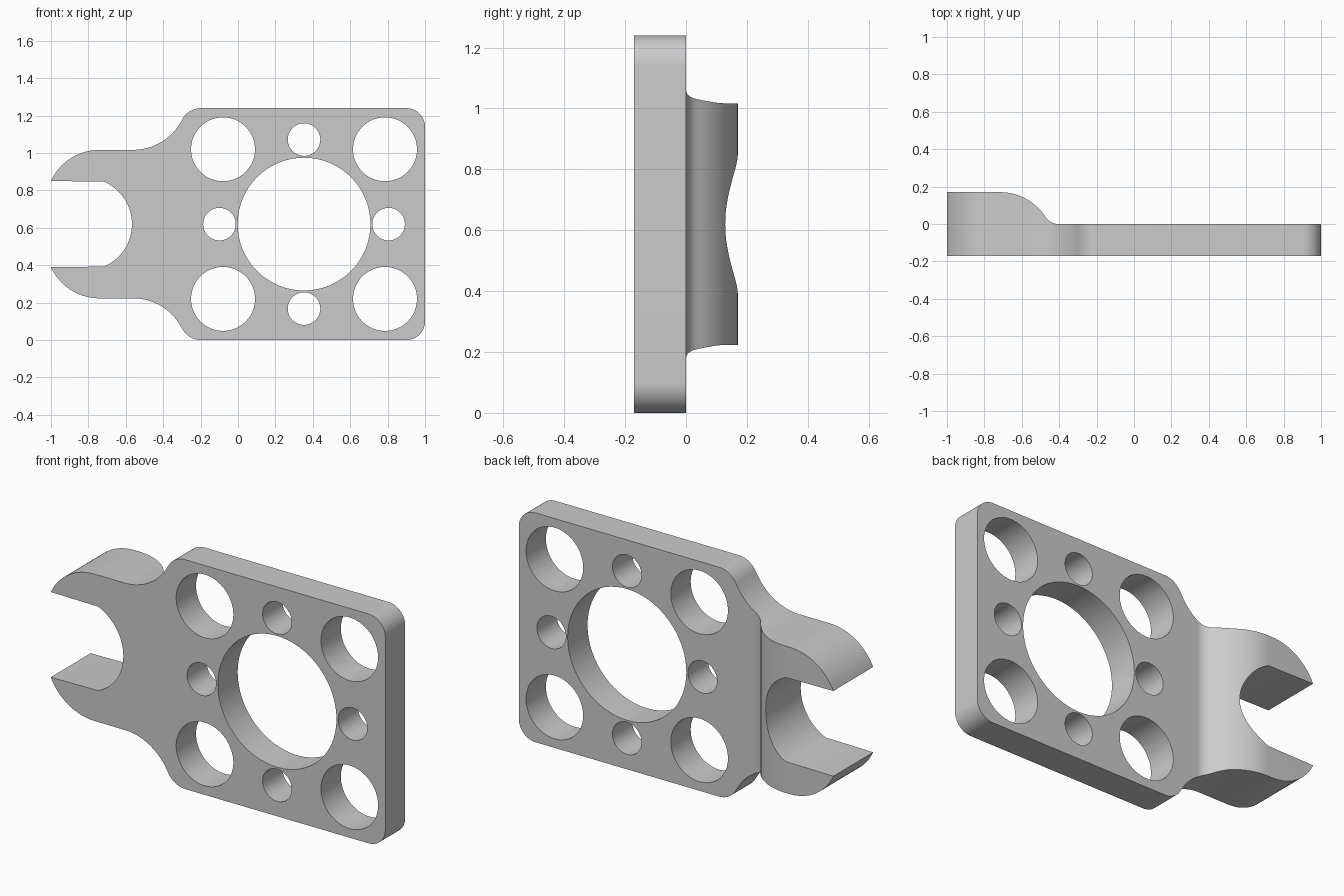
import bpy, bmesh
from math import sin, cos, radians
from mathutils import Vector

cube = bpy.data.objects.get("Cube")
if cube:
    bpy.data.objects.remove(cube, do_unlink=True)

MID = 0.62      # height of the symmetry line
FRONT = -0.17   # front plane


def arc(cx, cy, r, start, end, steps=16):
    angles = [radians(start + (end - start) * i / steps) for i in range(steps + 1)]
    return [(cx + r * cos(a), cy + r * sin(a)) for a in angles]


def prism(name, points, sweep):
    """Extrude a closed outline of 3D points along the sweep vector."""
    bm = bmesh.new()
    face = bm.faces.new([bm.verts.new(p) for p in points])
    grown = bmesh.ops.extrude_face_region(bm, geom=[face])["geom"]
    bmesh.ops.translate(bm, vec=Vector(sweep),
                        verts=[v for v in grown if isinstance(v, bmesh.types.BMVert)])
    bmesh.ops.recalc_face_normals(bm, faces=bm.faces)
    mesh = bpy.data.meshes.new(name)
    bm.to_mesh(mesh)
    bm.free()
    obj = bpy.data.objects.new(name, mesh)
    bpy.context.collection.objects.link(obj)
    return obj


# Upper half of the outline: rounded plate, waist, fork prong, notch
half = (arc(0.90, 0.52, 0.10, 0, 90)
        + arc(-0.197, 0.505, 0.115, 90, 153.4)
        + arc(-0.56, 0.687, 0.29, -26.6, -90)[1:]
        + arc(-0.74, 0.11, 0.287, 90, 155.2)
        + arc(-0.814, 0, 0.247, 66.8, 0))
outline = half + [(x, -h) for x, h in reversed(half[:-1])]
body = prism("fork_plate", [(x, FRONT, MID + h) for x, h in outline], (0, 0.5, 0))

# Back relief: thick fork sweeping down to the thin plate
profile = ([(-1.2, 0.17)] + arc(-0.715, -0.117, 0.287, 90, 32.5, 24)
           + arc(-0.405, 0.08, 0.08, 212.5, 270)[1:]
           + [(1.2, 0), (1.2, 0.5), (-1.2, 0.5)])
cutters = [prism("relief_cutter", [(x, y, -0.2) for x, y in profile], (0, 0, 1.7))]

# Round holes: bore, four corner holes, four small holes
CX = 0.353
holes = [(CX, 0, 0.355)]
holes += [(CX + sx * 0.433, sz * 0.40, 0.171) for sx in (-1, 1) for sz in (-1, 1)]
holes += [(CX + dx * 0.452, dz * 0.452, 0.087)
          for dx, dz in ((1, 0), (-1, 0), (0, 1), (0, -1))]
for x, h, r in holes:
    ring = arc(x, MID + h, r, 0, 360, 64)[:-1]
    cutters.append(prism("hole_cutter", [(px, -0.4, pz) for px, pz in ring], (0, 1, 0)))

# Cut and bake
for cutter in cutters:
    cutter.hide_render = True
    mod = body.modifiers.new("cut", 'BOOLEAN')
    mod.operation = 'DIFFERENCE'
    mod.solver = 'EXACT'
    mod.object = cutter
baked = bpy.data.meshes.new_from_object(
    body.evaluated_get(bpy.context.evaluated_depsgraph_get()))
body.modifiers.clear()
body.data = baked
for cutter in cutters:
    bpy.data.objects.remove(cutter, do_unlink=True)

# Grey metal
grey = (0.6, 0.6, 0.6, 1)
mat = bpy.data.materials.new("grey_metal")
mat.use_nodes = True
mat.diffuse_color = grey
mat.node_tree.nodes["Principled BSDF"].inputs["Base Color"].default_value = grey
body.data.materials.clear()
body.data.materials.append(mat)

for other in bpy.context.selected_objects:
    other.select_set(False)
body.select_set(True)
bpy.context.view_layer.objects.active = body
bpy.ops.object.shade_smooth_by_angle()
